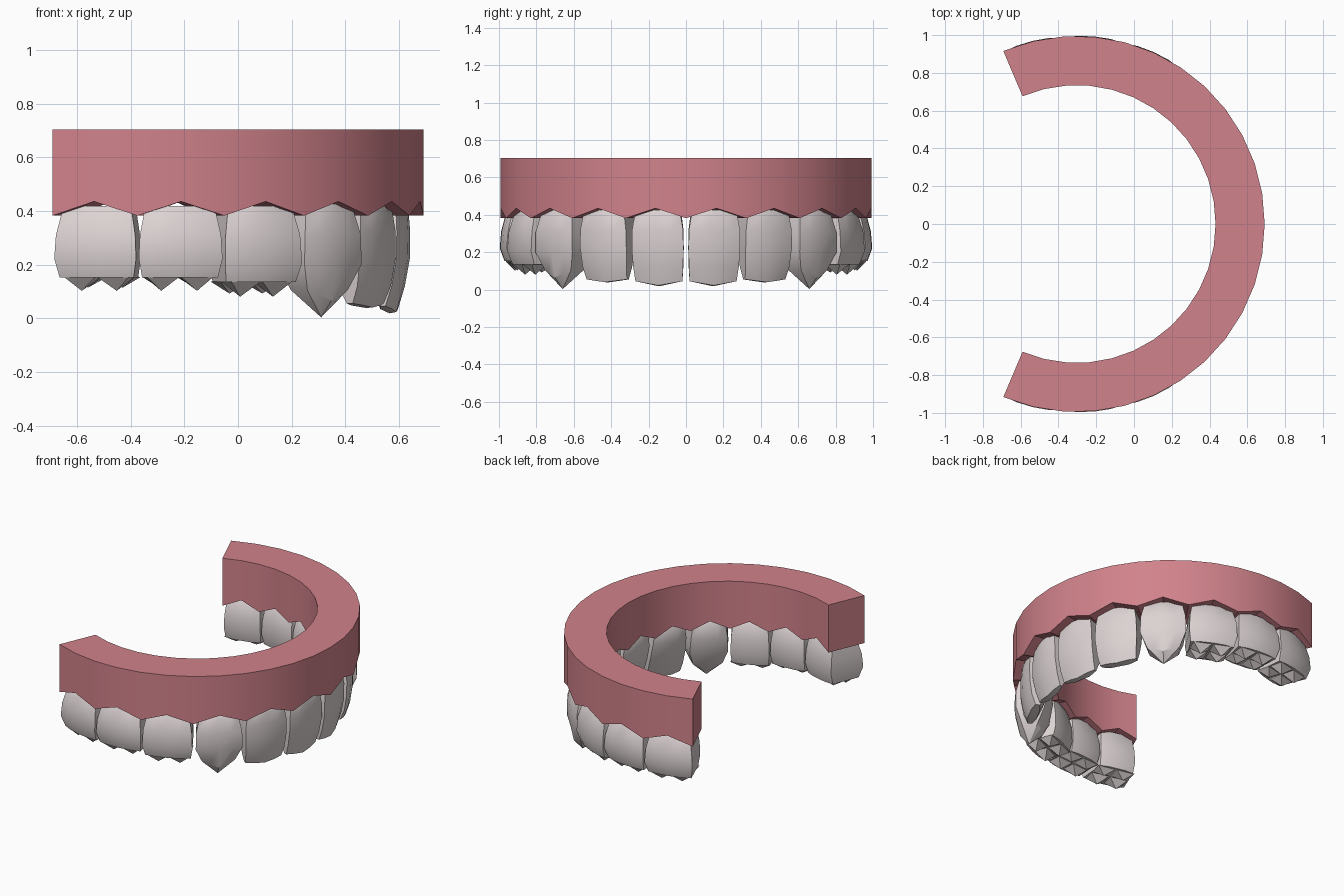
import bpy, bmesh, math

if "Cube" in bpy.data.objects:
    bpy.data.objects.remove(bpy.data.objects["Cube"])

CX = -0.303                       # centre of the dental arch
STEP = math.radians(113 / 6)      # six equal teeth on each side
R_OUT, R_IN = 0.995, 0.735


def material(name, color):
    m = bpy.data.materials.new(name)
    m.diffuse_color = (*color, 1)
    m.use_nodes = True
    m.node_tree.nodes["Principled BSDF"].inputs["Base Color"].default_value = m.diffuse_color
    return m


GUM = material("gum pink", (0.64, 0.225, 0.26))
ENAMEL = material("tooth white", (0.72, 0.65, 0.65))


def finish(bm, name, mat, angle):
    bmesh.ops.recalc_face_normals(bm, faces=bm.faces)
    me = bpy.data.meshes.new(name)
    bm.to_mesh(me)
    bm.free()
    ob = bpy.data.objects.new(name, me)
    bpy.context.collection.objects.link(ob)
    me.materials.append(mat)
    bpy.ops.object.select_all(action='DESELECT')
    ob.select_set(True)
    bpy.context.view_layer.objects.active = ob
    bpy.ops.object.shade_smooth_by_angle(angle=math.radians(angle))
    return ob


# Gum: a swept block, scalloped over the middle of each tooth
bm = bmesh.new()
sections = []
for i in range(-12, 13):
    a = i * STEP / 2
    low = 0.435 if i % 2 else 0.382
    sections.append([bm.verts.new((CX + r * math.cos(a), r * math.sin(a), z))
                     for r, z in ((R_OUT, low), (R_OUT, 0.703), (R_IN, 0.703), (R_IN, low))])
for s, t in zip(sections, sections[1:]):
    for k in range(4):
        bm.faces.new((s[k], s[(k + 1) % 4], t[(k + 1) % 4], t[k]))
bm.faces.new(sections[0])
bm.faces.new(sections[-1])
finish(bm, "gum", GUM, 25)


# Outline of a tooth seen from above: (width factor, outer side?, bulge factor)
OUTLINE = [(-1, 1, -1), (-0.55, 1, -0.25), (0, 1, 0), (0.55, 1, -0.25), (1, 1, -1),
           (1, 0, 0.6), (0.5, 0, 0), (-0.5, 0, 0), (-1, 0, 0.6)]


def tooth(name, angle, rings, edge, tip=None, cusps=None):
    """rings: (z, half width, outer radius, inner radius), bottom first.
    edge: extra drop of the bottom ring towards its middle."""
    bm = bmesh.new()
    ca, sa = math.cos(angle), math.sin(angle)

    def vert(t, r, z):
        return bm.verts.new((CX + r * ca - t * sa, r * sa + t * ca, z))

    loops = []
    for n, (z, w, ro, ri) in enumerate(rings):
        loop = []
        for f, outer, b in OUTLINE:
            r = (ro if outer else ri) + b * 0.02
            drop = edge * (1 - abs(f)) if n == 0 else 0
            loop.append(vert(f * w * r / ro, r, z - drop))
        loops.append(loop)
    count = len(OUTLINE)
    for s, t in zip(loops, loops[1:]):
        for k in range(count):
            bm.faces.new((s[k], s[(k + 1) % count], t[(k + 1) % count], t[k]))
    bm.faces.new(loops[-1])
    if tip:                                   # pointed or rounded biting edge
        apex = vert(0, *tip)
        for k in range(count):
            bm.faces.new((loops[0][k], loops[0][(k + 1) % count], apex))
    else:
        bm.faces.new(loops[0])
    if cusps:                                 # four chewing cusps
        z, w, ro, ri = rings[0]
        mid, half = (ro + ri) / 2, (ro - ri) / 4
        for st in (-1, 1):
            for sr in (-1, 1):
                t0, r0 = st * w * 0.44, mid + sr * half * 0.9
                base = [vert(t0 + i * w * 0.42, r0 + j * half * 0.85, z + 0.002)
                        for i, j in ((-1, -1), (1, -1), (1, 1), (-1, 1))]
                top = vert(t0 * 1.05, r0, cusps + (0.012 if sr < 0 else 0))
                for k in range(4):
                    bm.faces.new((base[k], base[(k + 1) % 4], top))
    finish(bm, name, ENAMEL, 28)


def molar_rings(z):
    return [(z, 0.145, 0.972, 0.755), (z + 0.07, 0.160, 0.997, 0.735),
            (0.31, 0.155, 0.99, 0.74), (0.39, 0.138, 0.97, 0.755),
            (0.418, 0.085, 0.955, 0.77)]


# Teeth, from the middle of the arch to each end
for side, label in ((-1, "right"), (1, "left")):
    def place(n):
        return side * (n + 0.5) * STEP

    tooth(f"central_incisor_{label}", place(0),
          [(0.045, 0.130, 0.905, 0.855), (0.12, 0.138, 0.93, 0.82), (0.22, 0.143, 0.948, 0.785),
           (0.32, 0.141, 0.95, 0.76), (0.395, 0.128, 0.945, 0.76), (0.425, 0.08, 0.935, 0.77)],
          0.022, (0.88, 0.018))
    tooth(f"lateral_incisor_{label}", place(1),
          [(0.055, 0.125, 0.915, 0.855), (0.12, 0.135, 0.94, 0.82), (0.22, 0.143, 0.955, 0.785),
           (0.32, 0.141, 0.957, 0.76), (0.395, 0.128, 0.95, 0.76), (0.425, 0.08, 0.94, 0.77)],
          0.015, (0.885, 0.038))
    tooth(f"canine_{label}", place(2),
          [(0.105, 0.105, 0.955, 0.82), (0.20, 0.148, 0.985, 0.775), (0.31, 0.145, 0.985, 0.755),
           (0.395, 0.125, 0.968, 0.76), (0.425, 0.07, 0.95, 0.775)],
          0.04, (0.9, 0.003))
    tooth(f"premolar_{label}", place(3), molar_rings(0.135), 0, cusps=0.08)
    tooth(f"first_molar_{label}", place(4), molar_rings(0.152), 0, cusps=0.102)
    tooth(f"second_molar_{label}", place(5), molar_rings(0.152), 0, cusps=0.102)
